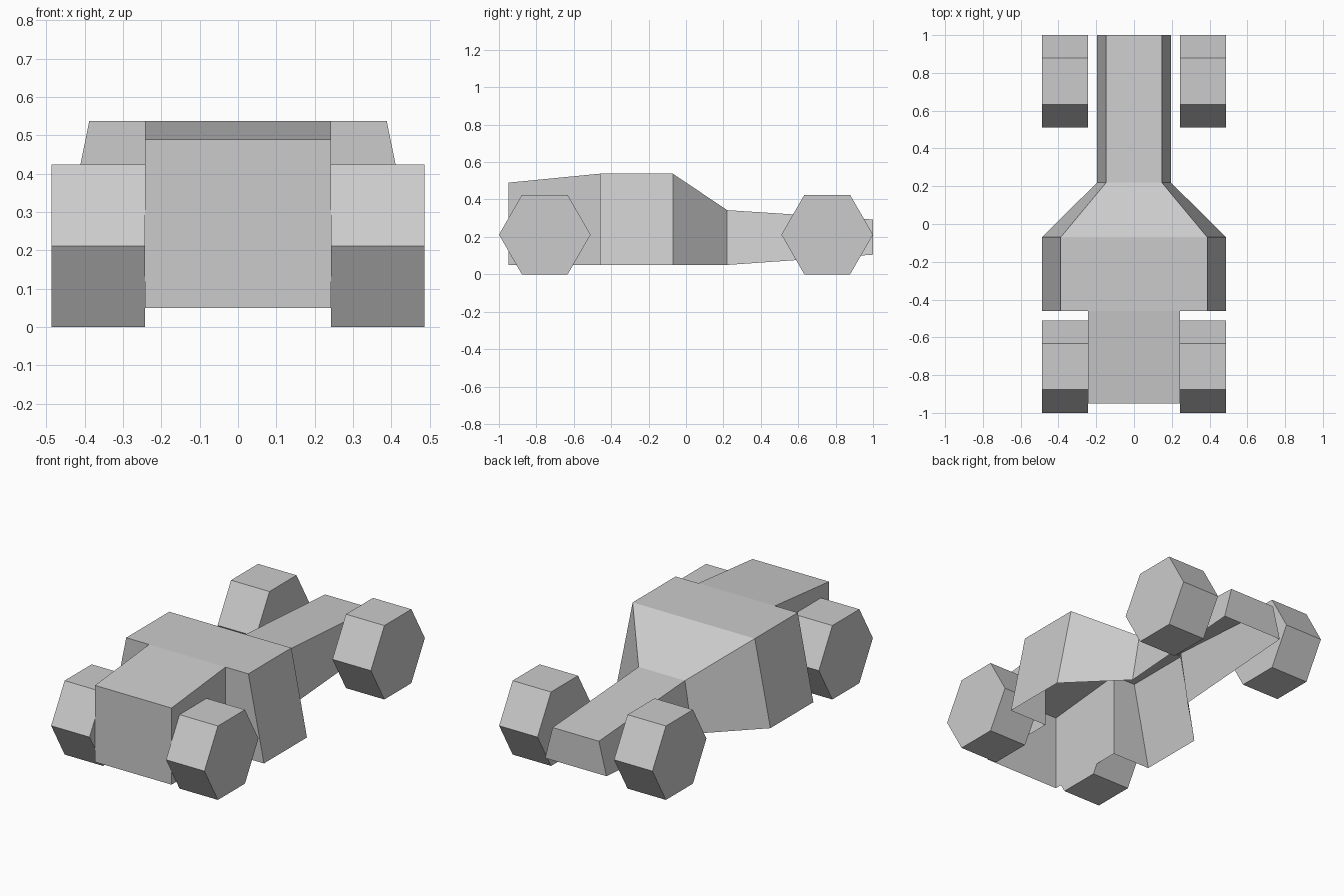
import bpy
import bmesh
import math

cube = bpy.data.objects.get("Cube")
if cube:
    bpy.data.objects.remove(cube, do_unlink=True)

# Single plain grey
grey = bpy.data.materials.new("light_grey")
grey.use_nodes = True
grey.diffuse_color = (0.6, 0.6, 0.6, 1)
bsdf = next(n for n in grey.node_tree.nodes if n.type == "BSDF_PRINCIPLED")
bsdf.inputs["Base Color"].default_value = (0.6, 0.6, 0.6, 1)


def build_body():
    """Hollow shell, open underneath, lofted through sections front to back."""
    # y, bottom half width, top half width, bottom z, top z
    sections = [
        (-0.95, 0.243, 0.243, 0.05, 0.49),   # nose
        (-0.46, 0.243, 0.243, 0.05, 0.538),  # back of the hood
        (-0.46, 0.487, 0.388, 0.05, 0.538),  # step out to the cabin
        (-0.07, 0.487, 0.388, 0.05, 0.538),  # back of the cabin
        (0.22, 0.195, 0.147, 0.05, 0.343),   # end of the taper
        (1.0, 0.195, 0.147, 0.105, 0.293),   # tail
    ]
    bm = bmesh.new()
    loops = []
    for y, bottom, top, low, high in sections:
        outline = [(-bottom, low), (-top, high), (top, high), (bottom, low)]
        loops.append([bm.verts.new((x, y, z)) for x, z in outline])

    for a, b in zip(loops, loops[1:]):
        for j in range(3):
            # The step has no roof of its own, only two shoulder walls
            if j == 1 and a[0].co.y == b[0].co.y:
                continue
            bm.faces.new((a[j], a[j + 1], b[j + 1], b[j]))
    bm.faces.new(reversed(loops[0]))
    bm.faces.new(loops[-1])

    mesh = bpy.data.meshes.new("body")
    bm.to_mesh(mesh)
    bm.free()
    mesh.materials.append(grey)
    body = bpy.data.objects.new("body", mesh)
    bpy.context.collection.objects.link(body)


def build_wheel(name, x, y):
    """Six-sided wheel resting on a flat side."""
    radius = 0.245
    bpy.ops.mesh.primitive_cylinder_add(
        vertices=6, radius=radius, depth=0.244,
        location=(x, y, radius * math.cos(math.pi / 6)),
        rotation=(0, math.pi / 2, 0))
    wheel = bpy.context.object
    wheel.name = name
    wheel.data.materials.append(grey)


build_body()
for end, y in (("front", -0.755), ("back", 0.755)):
    for side, x in (("left", 0.365), ("right", -0.365)):
        build_wheel(f"{end}_{side}_wheel", x, y)
